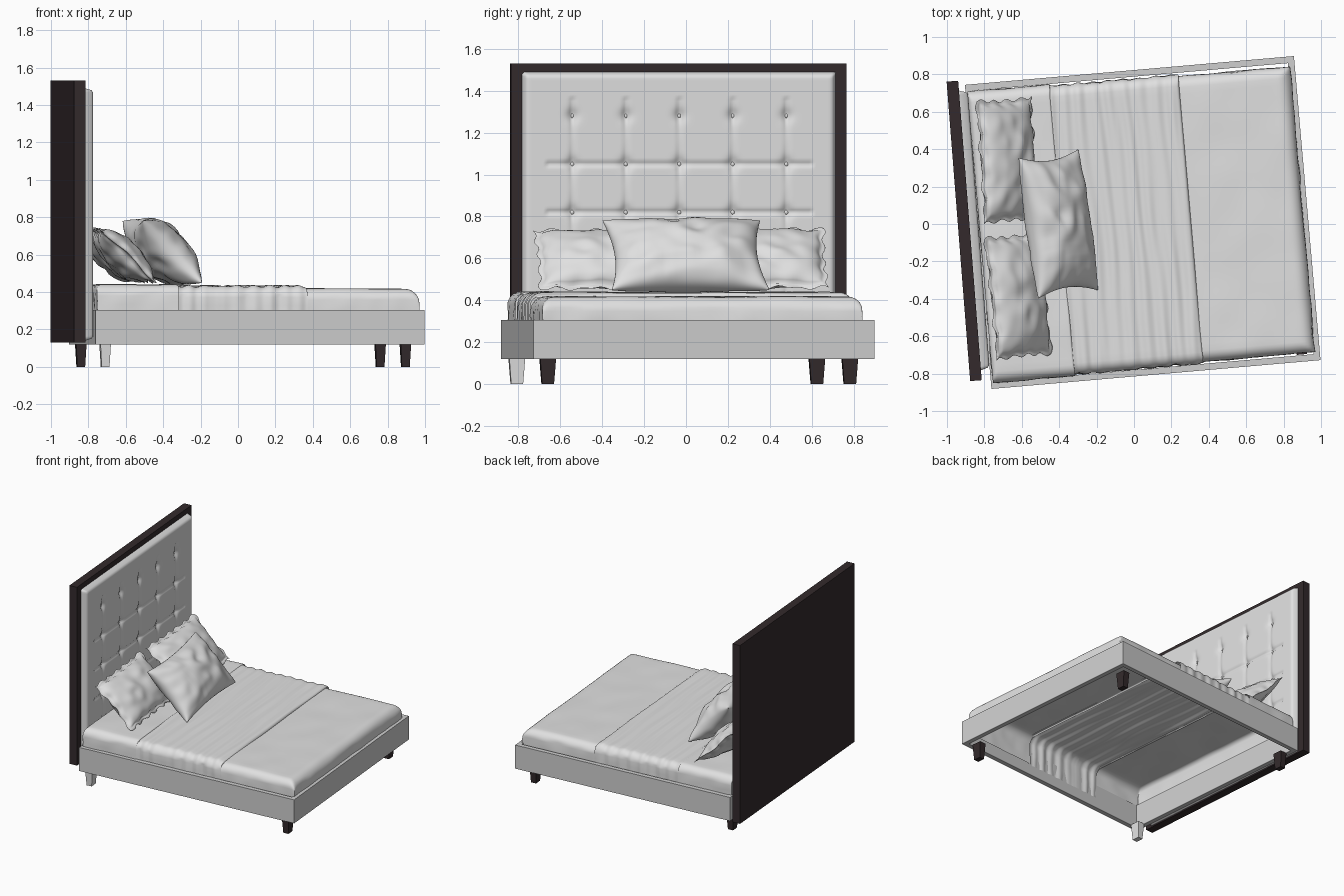
import bpy, bmesh, math
from mathutils import Matrix, Vector, noise

if "Cube" in bpy.data.objects:
    bpy.data.objects.remove(bpy.data.objects["Cube"])

R = math.radians
BED = Matrix.Rotation(R(5), 4, 'Z')                      # whole bed sits slightly turned
HEAD = Matrix.Translation((-0.908, -0.037, 0)) @ Matrix.Rotation(R(4.5), 4, 'Z')


def material(name, col):
    m = bpy.data.materials.new(name)
    m.diffuse_color = (*col, 1)
    m.use_nodes = True
    m.node_tree.nodes["Principled BSDF"].inputs["Base Color"].default_value = m.diffuse_color
    return m


DARK = material("dark wood", (0.033, 0.023, 0.025))
LINEN = material("light linen", (0.75, 0.75, 0.75))
GREY = material("grey frame", (0.62, 0.62, 0.62))


def finish(name, bm, mat, matrix, smooth=False):
    bmesh.ops.recalc_face_normals(bm, faces=bm.faces)
    me = bpy.data.meshes.new(name)
    bm.to_mesh(me)
    bm.free()
    me.transform(matrix)
    me.materials.append(mat)
    for p in me.polygons:
        p.use_smooth = smooth
    ob = bpy.data.objects.new(name, me)
    bpy.context.collection.objects.link(ob)
    return ob


def box(name, lo, hi, mat, matrix=BED, taper=1.0):
    bm = bmesh.new()
    bmesh.ops.create_cube(bm, size=1)
    for v in bm.verts:
        k = taper if v.co.z < 0 else 1
        v.co = Vector([(lo[i] + hi[i]) / 2 + v.co[i] * (hi[i] - lo[i]) * (k if i < 2 else 1)
                       for i in range(3)])
    return finish(name, bm, mat, matrix)


def sheet(bm, na, nb, func):
    """Add a grid of quads whose points come from func(i, j)."""
    vs = [[bm.verts.new(func(i, j)) for j in range(nb)] for i in range(na)]
    for i in range(na - 1):
        for j in range(nb - 1):
            bm.faces.new((vs[i][j], vs[i + 1][j], vs[i + 1][j + 1], vs[i][j + 1]))


# --- headboard slab ---
box("headboard", (-0.031, -0.803, 0.13), (0.031, 0.803, 1.53), DARK, HEAD)

# --- tufted panel ---
PW, PZ0, PZ1, PD = 0.75, 0.14, 1.49, 0.048
COLS = [k * 0.256 for k in (-2, -1, 0, 1, 2)]
ROWS = [1.28 - 0.23 * k for k in range(5)]


def bump(d, w):
    return math.exp(-(d / w) ** 2)


def panel_point(i, j):
    y = -PW + 2 * PW * i / 139
    z = PZ0 + (PZ1 - PZ0) * j / 125
    edge = min(PW - abs(y), z - PZ0, PZ1 - z)
    depth = PD * min(1, edge / 0.03 if edge < 0 else math.sqrt(max(0, 1 - (1 - min(1, edge / 0.03)) ** 2)))
    cy = min(abs(y - c) for c in COLS)
    rz = min(abs(z - r) for r in ROWS)
    rz_low = min(abs(z - r) for r in ROWS[1:])
    wave = 0.5 + 0.5 * math.cos(2 * math.pi * (z - 1.28) / 0.23)
    g = 0.0
    if z < 1.37:
        g = (0.005 + 0.006 * wave) * bump(cy, 0.012)
    if abs(y) < 0.64:
        g = max(g, 0.010 * bump(rz_low, 0.010))
    g += 0.014 * bump(math.hypot(cy, rz), 0.03)
    return (0.03 + max(0, depth - g), y, z)


bm = bmesh.new()
sheet(bm, 140, 126, panel_point)
finish("headboard_panel", bm, LINEN, HEAD, True)

# --- tuft buttons ---
bm = bmesh.new()
for c in COLS:
    for r in ROWS:
        bmesh.ops.create_uvsphere(bm, u_segments=10, v_segments=6, radius=0.011,
                                  matrix=Matrix.Translation((0.054, c, r)) @ Matrix.Diagonal((0.5, 1, 1, 1)))
finish("tuft_buttons", bm, LINEN, HEAD, True)

# --- frame rails ---
X0, X1, Y0, Y1, T = -0.836, 0.93, -0.812, 0.82, 0.035
box("front_side_rail", (X0, Y0, 0.12), (X1, Y0 + T, 0.305), GREY)
box("back_side_rail", (X0, Y1 - T, 0.12), (X1, Y1, 0.305), GREY)
box("foot_rail", (X1 - T, Y0 + T, 0.12), (X1, Y1 - T, 0.305), GREY)
box("head_rail", (X0, Y0 + T, 0.12), (X0 + T, Y1 - T, 0.305), GREY)

# --- tapered legs (one is pale) ---
for name, x, y, mat in (("head_front_leg", -0.778, -0.742, LINEN), ("head_back_leg", -0.783, 0.695, DARK),
                        ("foot_front_leg", 0.834, -0.735, DARK), ("foot_back_leg", 0.825, 0.712, DARK)):
    box(name, (x - 0.028, y - 0.038, 0), (x + 0.028, y + 0.038, 0.125), mat, BED, 0.75)


# --- bed covers: open-bottomed draped shells ---
def profile(lo, hi, n, a, b):
    """(position, drop) pairs over one axis; a and b are (radius, depth) at each end."""
    def end(r, d):
        down = [(0, r + (d - r) * k / 4) for k in (4, 3, 2, 1)] if d > r else []
        return down + [(r - r * math.cos(k * math.pi / 12), r - r * math.sin(k * math.pi / 12)) for k in range(6)]
    left = [(lo + p, z) for p, z in end(*a)]
    right = [(hi - p, z) for p, z in reversed(end(*b))]
    s, e = lo + a[0], hi - b[0]
    return left + [(s + (e - s) * k / n, 0) for k in range(n + 1)] + right


def cover(name, x0, x1, half, top, a, b, nx, wrinkle):
    px = profile(x0, x1, nx, a, b)
    deep = top - 0.20
    py = profile(-half, half, 40, (0.06, deep), (0.06, deep))

    def point(i, j):
        (x, dx), (y, dy) = px[i], py[j]
        drop = min(deep, (dx ** 3 + dy ** 3) ** (1 / 3))
        z = top - drop
        w = wrinkle(x, y)
        if drop < 0.04:
            z += w
        side = 1 if y > 0 else -1
        if dy > 0.04:
            y += side * (0.7 * w + 0.005 * noise.noise((x * 9, z * 12, side)))
        if dx > 0.04:
            x += 0.006 * noise.noise((y * 8, z * 10, 3))
        return (x, y, z)
    bm = bmesh.new()
    sheet(bm, len(px), len(py), point)
    bmesh.ops.remove_doubles(bm, verts=bm.verts, dist=0.0004)
    return finish(name, bm, LINEN, BED, True)


def soft(x, y):
    return 0.005 * noise.noise((x * 5, y * 5, 0.3))


def pleats(x, y):
    return (0.004 * math.sin(x * 75 + 2 * noise.noise((x * 3, y * 2, 0)))
            + 0.006 * noise.noise((x * 22, y * 1.6, 5)))


cover("pillow_end_sheet", -0.825, -0.385, 0.782, 0.440, (0.03, 0.24), (0.012, 0.012), 20, soft)
cover("folded_throw", -0.395, 0.305, 0.774, 0.432, (0.01, 0.01), (0.014, 0.014), 110, pleats)
cover("foot_blanket", 0.285, 0.905, 0.766, 0.418, (0.01, 0.01), (0.07, 0.218), 30, soft)


# --- pillows ---
def pillow(name, w, h, t, loc, tilt, yaw, pinch, flange, seams=()):
    n = 48
    m = Matrix.Translation(loc) @ Matrix.Rotation(R(yaw), 4, 'Z') @ Matrix.Rotation(R(tilt), 4, 'Y')
    bm = bmesh.new()
    for side in (1, -1):
        def point(i, j):
            # cosine spacing packs points near the rim
            a, b = -math.cos(math.pi * i / n), -math.cos(math.pi * j / n)
            x = a * h / 2 * (1 - pinch * (1 - b * b))
            y = b * w / 2 * (1 - pinch * (1 - a * a))
            ca, cb = min(1, abs(a) / (1 - flange * 1.5)), min(1, abs(b) / (1 - flange))
            z = t / 2 * max(0, (1 - ca * ca) * (1 - cb * cb)) ** 0.45
            rim = max(abs(a), abs(b))
            if flange:
                z += 0.004 * min(1, (1 - rim) * 20)
                ripple = 0.008 * rim ** 8
                x += ripple * math.sin(b * 19)
                y += ripple * math.sin(a * 13)
            z *= 1 + 0.22 * noise.noise((a * 2.6, b * 3.2, loc[1] * 9 + side))
            for s in seams:
                z -= 0.004 * bump(y - s, 0.008) * min(1, (1 - rim) * 8)
            lift = 0.008 * math.sin(b * 11 + a * 4) * rim ** 6 if flange else 0
            return (x, y, side * z + lift)
        sheet(bm, n + 1, n + 1, point)
    bmesh.ops.remove_doubles(bm, verts=bm.verts, dist=0.0003)
    return finish(name, bm, LINEN, m, True)


pillow("back_pillow", 0.66, 0.41, 0.16, (-0.675, 0.34, 0.60), 44, 4, 0.03, 0.07)
pillow("front_pillow", 0.66, 0.41, 0.16, (-0.62, -0.385, 0.595), 44, 6, 0.03, 0.07)
pillow("lumbar_cushion", 0.76, 0.46, 0.26, (-0.405, 0.0, 0.615), 46, 8, 0.10, 0.0, (-0.12, -0.145))
